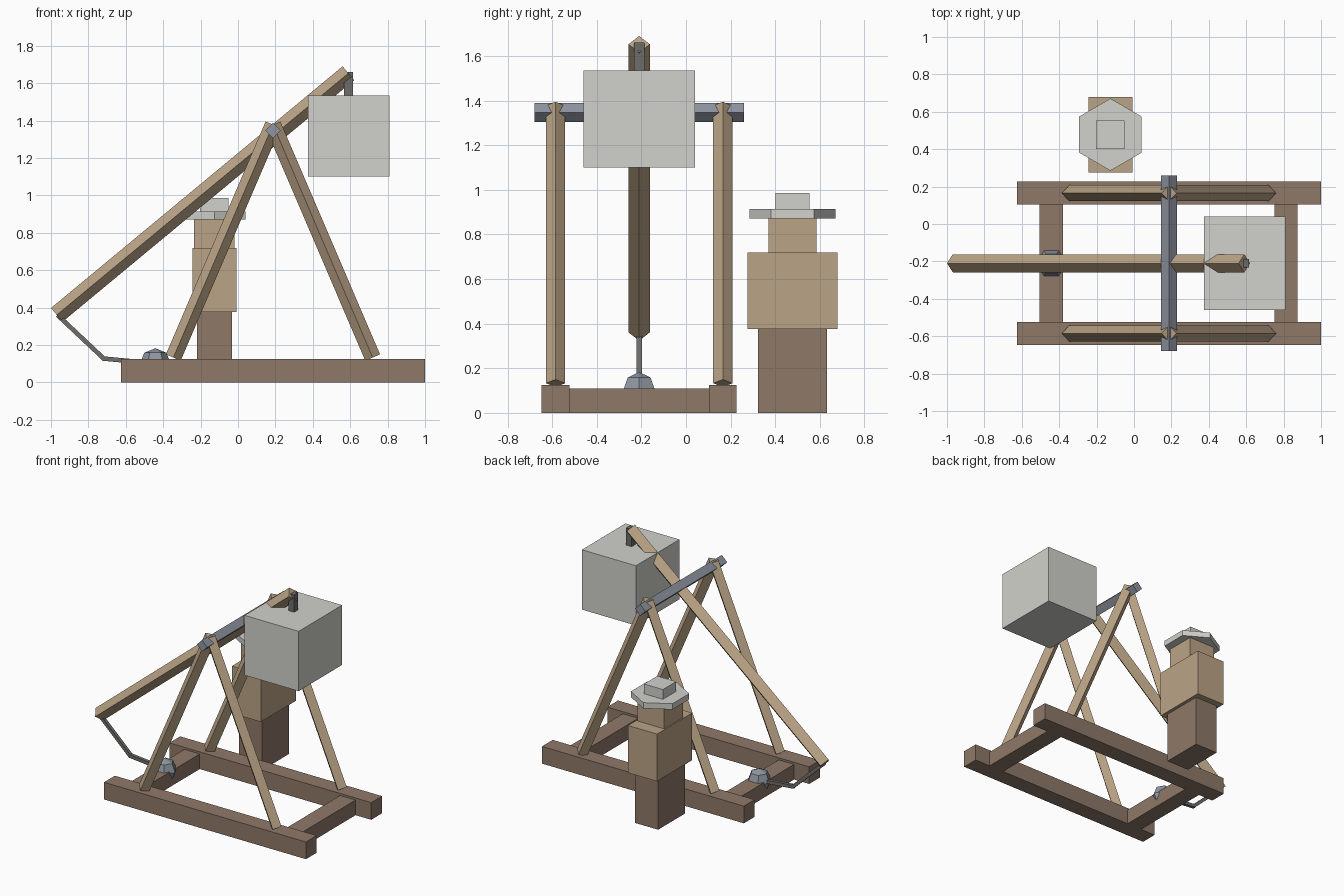
import bpy, bmesh, math
from mathutils import Vector

cube = bpy.data.objects.get("Cube")
if cube:
    bpy.data.objects.remove(cube, do_unlink=True)


def material(name, srgb):
    m = bpy.data.materials.new(name)
    m.use_nodes = True
    col = [((c + 0.055) / 1.055) ** 2.4 for c in srgb] + [1.0]
    m.diffuse_color = col
    bsdf = next(n for n in m.node_tree.nodes if n.type == 'BSDF_PRINCIPLED')
    bsdf.inputs["Base Color"].default_value = col
    bsdf.inputs["Roughness"].default_value = 0.9
    return m


TAN = material("tan wood", (0.73, 0.64, 0.525))
BROWN = material("brown wood", (0.56, 0.475, 0.41))
PALE = material("pale stone", (0.82, 0.82, 0.80))
SLATE = material("blue grey", (0.56, 0.585, 0.63))
ROPE = material("dark rope", (0.44, 0.43, 0.42))


def hull(name, points, mat):
    """Flat-shaded convex solid around the points."""
    bm = bmesh.new()
    for p in points:
        bm.verts.new(p)
    bmesh.ops.convex_hull(bm, input=bm.verts[:])
    bmesh.ops.dissolve_limit(bm, angle_limit=0.01, verts=bm.verts[:], edges=bm.edges[:])
    bmesh.ops.recalc_face_normals(bm, faces=bm.faces[:])
    mesh = bpy.data.meshes.new(name)
    bm.to_mesh(mesh)
    bm.free()
    mesh.materials.append(mat)
    ob = bpy.data.objects.new(name, mesh)
    bpy.context.collection.objects.link(ob)
    return ob


def box(name, x, y, z, mat):
    return hull(name, [(a, b, c) for a in x for b in y for c in z], mat)


def ring(cx, cy, z, r, start=0.0, n=6):
    return [(cx + r * math.cos(start + i * math.tau / n),
             cy + r * math.sin(start + i * math.tau / n), z) for i in range(n)]


def beam(name, a, b, r, mat, diamond=True):
    """Square bar from a to b; diamond puts its corners up, down and sideways."""
    a, b = Vector(a), Vector(b)
    d = (b - a).normalized()
    side = d.cross((0, 0, 1)).normalized()
    up = side.cross(d)
    if diamond:
        section = [side * r, up * r, -side * r, -up * r]
    else:
        section = [side * i * r + up * j * r for i in (-1, 1) for j in (-1, 1)]
    return hull(name, [p + s for p in (a, b) for s in section], mat)


CY = -0.21      # centre line of the machine
AX = 0.187      # axle position

# Ground frame
for s, tag in ((-1, "front"), (1, "back")):
    y = CY + s * 0.375
    box(f"{tag}_rail", (-0.625, 1.0), (y - 0.062, y + 0.062), (0, 0.125), BROWN)
    # A-frame legs
    for k, end in ((-1, "right"), (1, "left")):
        beam(f"{tag}_{end}_leg", (AX + k * 0.533, y, 0.133), (AX, y, 1.378), 0.043, TAN)
for x, tag in ((-0.442, "right"), (0.812, "left")):
    box(f"{tag}_cross_beam", (x - 0.062, x + 0.062), (CY - 0.32, CY + 0.32), (0, 0.11), BROWN)

# Axle, throwing arm and counterweight
beam("axle", (AX, CY - 0.47, 1.347), (AX, CY + 0.47, 1.347), 0.042, SLATE)
beam("throwing_arm", (-0.969, CY, 0.361), (0.59, CY, 1.653), 0.048, TAN)
box("counterweight", (0.375, 0.81), (CY - 0.25, CY + 0.25), (1.1, 1.535), PALE)
box("counterweight_hanger", (0.568, 0.615), (CY - 0.023, CY + 0.023), (1.5, 1.66), ROPE)

# Sling and projectile
beam("sling_upper", (-0.965, CY, 0.36), (-0.715, CY, 0.125), 0.012, ROPE, False)
beam("sling_lower", (-0.725, CY, 0.128), (-0.48, CY, 0.105), 0.012, ROPE, False)
SX, SZ, R = -0.442, 0.1, 0.083
mid = R * math.sqrt(0.5)
hull("projectile", [(SX, CY, SZ - R), (SX, CY, SZ + R)] + ring(SX, CY, SZ, R)
     + ring(SX, CY, SZ - mid, mid) + ring(SX, CY, SZ + mid, mid), SLATE)

# Operator
PX, PY = -0.126, 0.478


def block(name, hx, hy, z, mat):
    box(name, (PX - hx, PX + hx), (PY - hy, PY + hy), z, mat)


block("operator_legs", 0.093, 0.155, (0, 0.376), BROWN)
block("operator_torso", 0.117, 0.202, (0.376, 0.72), TAN)
block("operator_head", 0.108, 0.108, (0.72, 0.872), TAN)
hull("hat_brim", ring(PX, PY, 0.872, 0.193, math.pi / 2)
     + ring(PX, PY, 0.914, 0.193, math.pi / 2), PALE)
block("hat_crown", 0.076, 0.076, (0.914, 0.985), PALE)
